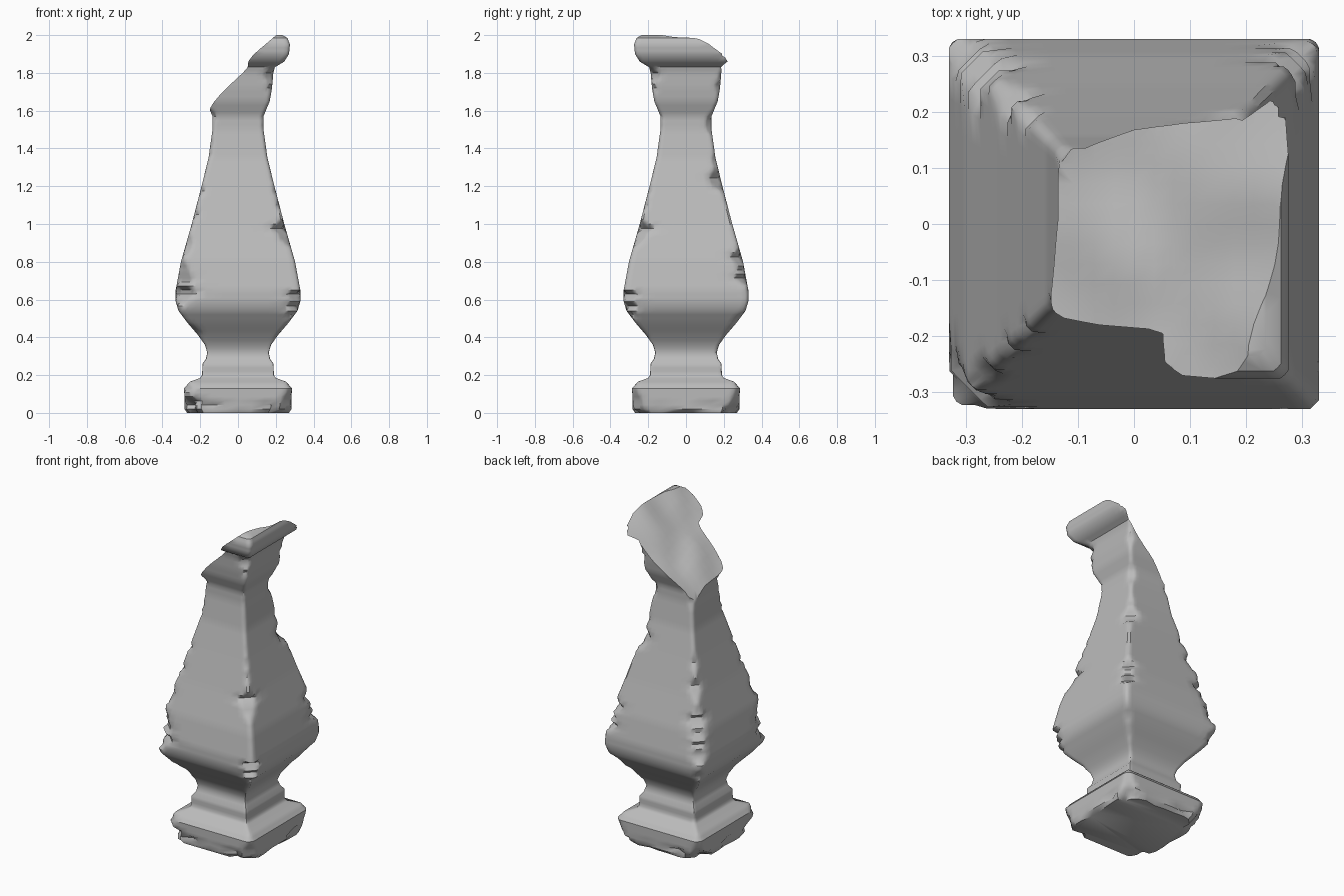
import bpy, bmesh, math
from mathutils import Vector, noise

default = bpy.data.objects.get("Cube")
if default:
    bpy.data.objects.remove(default, do_unlink=True)

stone = bpy.data.materials.new("grey_stone")
stone.use_nodes = True
stone_colour = (0.5, 0.5, 0.5, 1)
stone.diffuse_color = stone_colour
stone.node_tree.nodes["Principled BSDF"].inputs["Base Color"].default_value = stone_colour

# Half width of the square shaft at each height
PROFILE = [(0, .27), (.02, .283), (.13, .285), (.165, .255), (.185, .2),
           (.2, .19), (.26, .188), (.285, .17), (.32, .163), (.36, .175),
           (.41, .21), (.48, .27), (.54, .315), (.59, .33), (.65, .33),
           (.8, .302), (1, .245), (1.2, .193), (1.35, .156), (1.5, .135),
           (1.57, .135), (1.65, .168), (1.72, .18), (1.8, .187), (1.83, .195),
           (1.86, .245), (1.9, .27), (1.95, .275), (1.985, .262), (2, .235)]

# Positions along half a side, denser towards the corner
STEPS = [0, .25, .5, .68, .8, .88, .95, 1]
SIDE = [-t for t in reversed(STEPS[1:])] + STEPS[:-1]


def rows():
    """Resample the profile into closely spaced rings."""
    for (z0, r0), (z1, r1) in zip(PROFILE, PROFILE[1:]):
        n = math.ceil((z1 - z0) / .025)
        for i in range(n):
            yield z0 + (z1 - z0) * i / n, r0 + (r1 - r0) * i / n
    yield PROFILE[-1]


def chip_depth(sx, sy, z, r):
    """How much of a corner is broken off at a given height."""
    wave = noise.noise(Vector((sx * 3.3, sy * 5.7, z * 9)))
    fine = noise.noise(Vector((sx * 8.1, sy * 2.9, z * 26)))
    depth = .012 + max(0, wave + .6 * fine + .08) * .38 * r
    if z < .16:
        depth += .07 * (1 - z / .16)
    elif z < .4:
        depth *= .3
    return depth


def make_shaft():
    bm = bmesh.new()
    rings = []
    for z, r in rows():
        ring = []
        for q in range(4):
            turn = q * math.pi / 2
            c, s = round(math.cos(turn)), round(math.sin(turn))
            for t in SIDE:
                x, y = r * c - t * r * s, r * s + t * r * c
                sx, sy = math.copysign(1, x), math.copysign(1, y)
                over = abs(x) + abs(y) - 2 * r + chip_depth(sx, sy, z, r)
                if over > 0:
                    x, y = x - sx * over / 2, y - sy * over / 2
                # Ragged foot
                if z < .06:
                    bite = max(0, noise.noise(Vector((x * 14, y * 14, z * 9))))
                    x, y = x * (1 - .22 * bite), y * (1 - .22 * bite)
                ring.append(bm.verts.new((x, y, z)))
        rings.append(ring)
    for low, high in zip(rings, rings[1:]):
        for i in range(len(low)):
            j = (i + 1) % len(low)
            bm.faces.new((low[i], low[j], high[j], high[i]))
    bm.faces.new(rings[0][::-1])
    bm.faces.new(rings[-1])
    return finish(bm, "broken_baluster")


def finish(bm, name):
    bmesh.ops.recalc_face_normals(bm, faces=bm.faces)
    mesh = bpy.data.meshes.new(name)
    bm.to_mesh(mesh)
    bm.free()
    mesh.materials.append(stone)
    obj = bpy.data.objects.new(name, mesh)
    bpy.context.collection.objects.link(obj)
    return obj


def make_break_cutter():
    """Solid block with a bumpy slanted underside."""
    bm = bmesh.new()
    bmesh.ops.create_grid(bm, x_segments=28, y_segments=28, size=.5)
    for v in bm.verts:
        x, y = v.co.x, v.co.y
        bump = noise.noise(Vector((x * 7, y * 7, 2))) * .035
        # The rim falls away from the middle of the break
        crown = -.5 * max(0, abs(x - .05) - .1) ** 2 - .4 * y * y
        v.co.z = 1.72 + 1.05 * x - .4 * y + bump + crown
    top = bmesh.ops.extrude_face_region(bm, geom=bm.faces[:])["geom"]
    for v in top:
        if isinstance(v, bmesh.types.BMVert):
            v.co.z = 3
    return finish(bm, "break_cutter")


# Snap the head off along the slanted break
shaft = make_shaft()
cutter = make_break_cutter()
cutter.hide_render = True
cut = shaft.modifiers.new("break", "BOOLEAN")
cut.operation = "DIFFERENCE"
cut.solver = "EXACT"
cut.object = cutter
bpy.ops.object.select_all(action="DESELECT")
shaft.select_set(True)
bpy.context.view_layer.objects.active = shaft
bpy.ops.object.modifier_apply(modifier=cut.name)
bpy.data.objects.remove(cutter, do_unlink=True)
bpy.ops.object.shade_smooth_by_angle(angle=math.radians(40))
